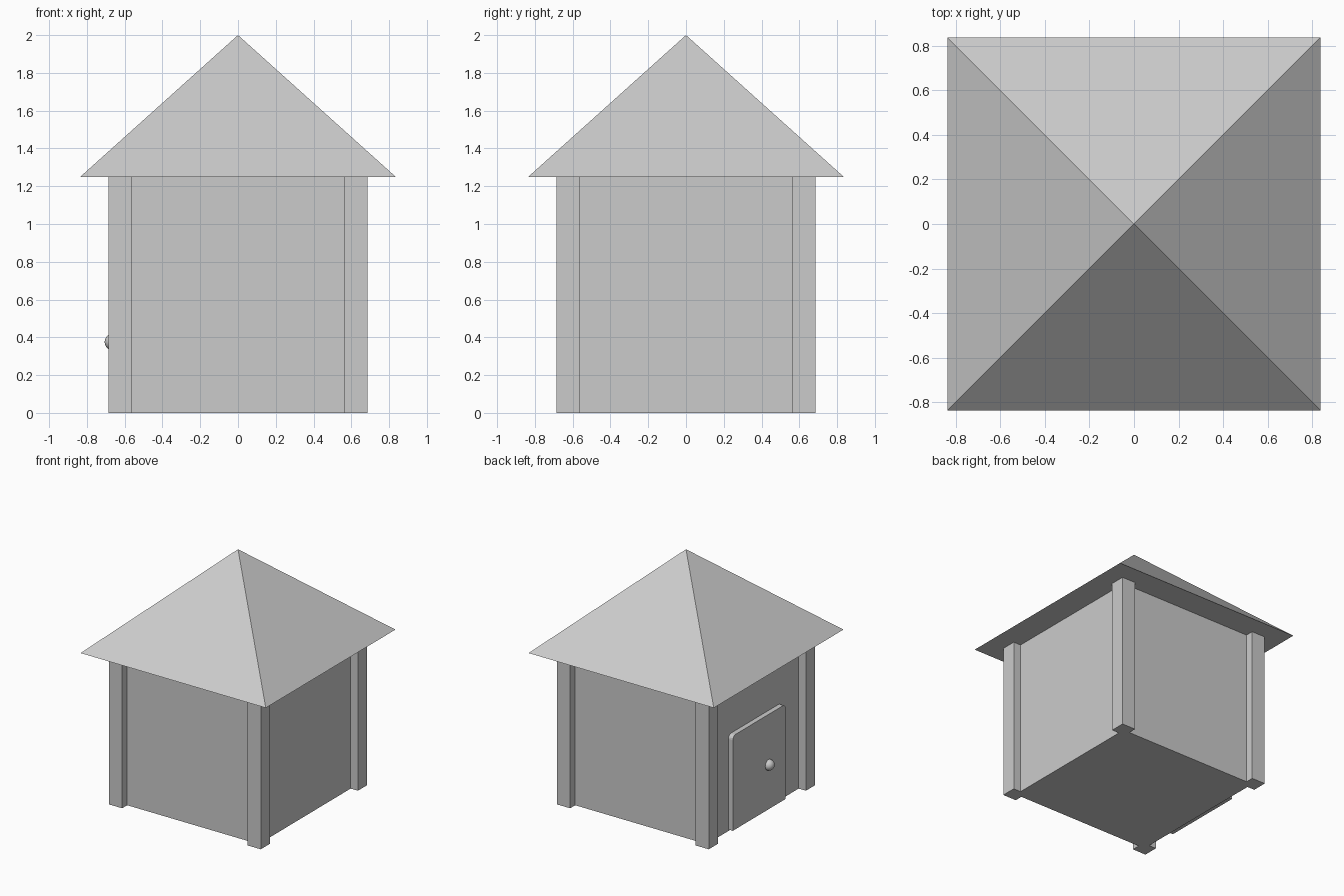
import bpy, bmesh
from math import sin, cos, pi

if "Cube" in bpy.data.objects:
    bpy.data.objects.remove(bpy.data.objects["Cube"])


def mesh_object(name, bm):
    bmesh.ops.recalc_face_normals(bm, faces=bm.faces[:])
    me = bpy.data.meshes.new(name)
    bm.to_mesh(me)
    bm.free()
    ob = bpy.data.objects.new(name, me)
    bpy.context.collection.objects.link(ob)
    return ob


def box(name, lo, hi):
    bm = bmesh.new()
    bmesh.ops.create_cube(bm, size=1)
    for v in bm.verts:
        for i in range(3):
            v.co[i] = (lo[i] + hi[i]) / 2 + v.co[i] * (hi[i] - lo[i])
    return mesh_object(name, bm)


WALL, POST_IN, POST_OUT, EAVE = 0.62, 0.565, 0.685, 1.25

# Walls, slightly recessed behind the posts
box("walls", (-WALL, -WALL, 0), (WALL, WALL, EAVE))

# Four square corner posts
mid = (POST_IN + POST_OUT) / 2
half = (POST_OUT - POST_IN) / 2
for sy, yname in ((-1, "front"), (1, "back")):
    for sx, xname in ((-1, "left"), (1, "right")):
        x, y = sx * mid, sy * mid
        box(f"{yname}_{xname}_post", (x - half, y - half, 0), (x + half, y + half, EAVE))

# Pyramid roof with a flat underside
bm = bmesh.new()
r = 0.835
base = [bm.verts.new((x, y, EAVE)) for x, y in ((-r, -r), (r, -r), (r, r), (-r, r))]
apex = bm.verts.new((0, 0, 2))
bm.faces.new(base)
for i in range(4):
    bm.faces.new((base[i], base[(i + 1) % 4], apex))
mesh_object("roof", bm)

# Door on the left side: panel with rounded upper corners
DOOR_X, w, bottom, top, c = -0.66, 0.34, 0.012, 0.785, 0.035
profile = [(-w, bottom), (w, bottom)]
for side, start in ((1, 0), (-1, pi / 2)):
    for k in range(5):
        a = start + k * pi / 8
        profile.append((side * (w - c) + c * cos(a), top - c + c * sin(a)))
bm = bmesh.new()
face = bm.faces.new([bm.verts.new((DOOR_X, y, z)) for y, z in profile])
ext = bmesh.ops.extrude_face_region(bm, geom=[face])
for v in ext["geom"]:
    if isinstance(v, bmesh.types.BMVert):
        v.co.x = -WALL + 0.01
# the extrusion may drop the outer cap, so make sure the panel is closed
bmesh.ops.holes_fill(bm, edges=bm.edges[:], sides=0)
mesh_object("door", bm)

# Round door knob
bpy.ops.mesh.primitive_uv_sphere_add(segments=24, ring_count=12, radius=1,
                                     location=(-0.665, -0.12, 0.375))
knob = bpy.context.object
knob.name = "door_knob"
knob.scale = (0.041, 0.043, 0.043)
bpy.ops.object.shade_smooth()
